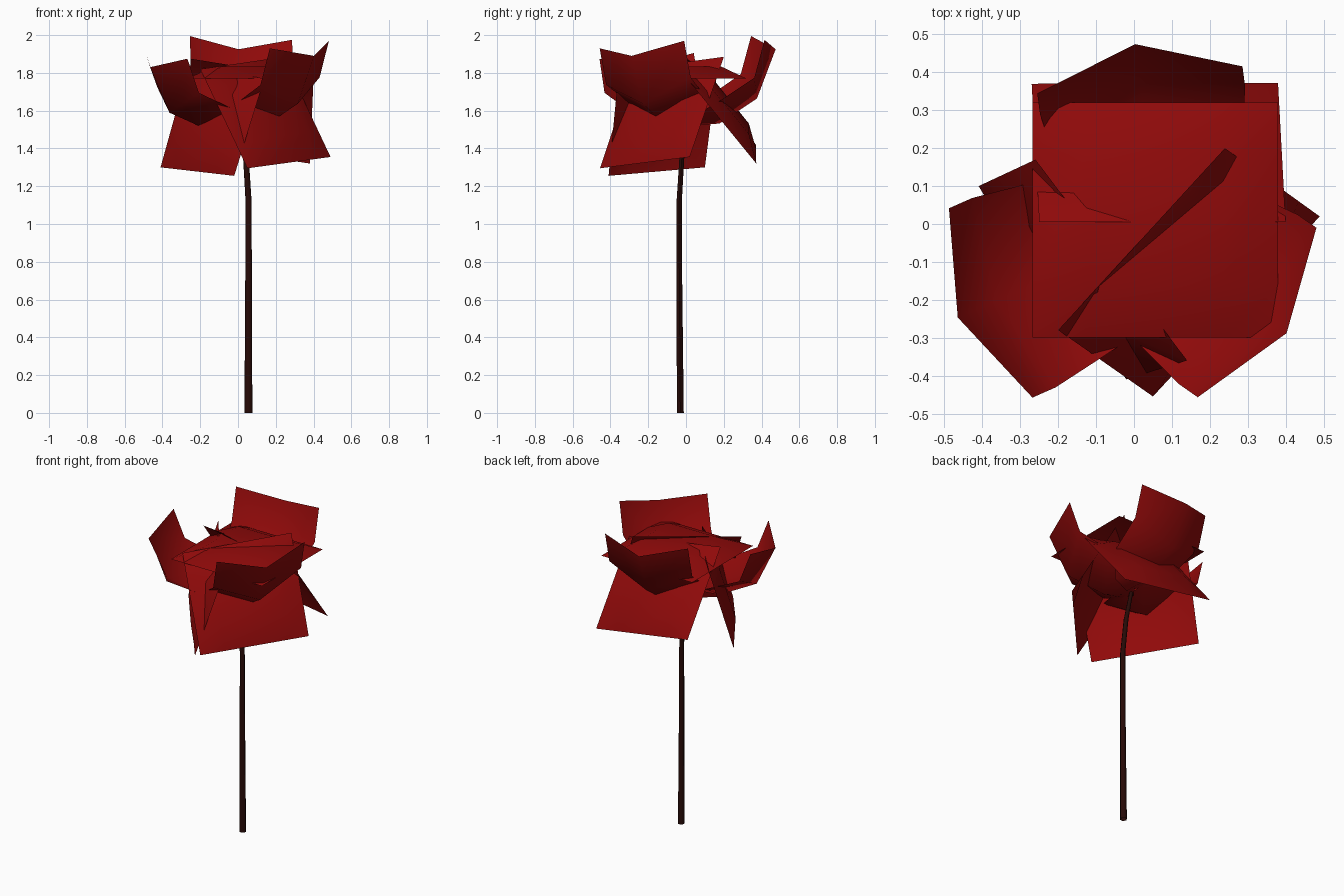
import bpy, math
from mathutils import Vector

if "Cube" in bpy.data.objects:
    bpy.data.objects.remove(bpy.data.objects["Cube"])


def material(name, rgb):
    m = bpy.data.materials.new(name)
    m.diffuse_color = (*rgb, 1)
    m.use_nodes = True
    m.node_tree.nodes["Principled BSDF"].inputs["Base Color"].default_value = m.diffuse_color
    return m


RED = material("petal_red", (0.28, 0.003, 0.003))
DARK = material("stem_dark", (0.02, 0.003, 0.002))


def sheet(name, rows, mat):
    """Skin a grid of points (list of equally long rows) as one smooth sheet."""
    n = len(rows[0])
    faces = [(i * n + j, i * n + j + 1, (i + 1) * n + j + 1, (i + 1) * n + j)
             for i in range(len(rows) - 1) for j in range(n - 1)]
    me = bpy.data.meshes.new(name)
    me.from_pydata([tuple(p) for row in rows for p in row], [], faces)
    me.materials.append(mat)
    me.shade_smooth()
    ob = bpy.data.objects.new(name, me)
    bpy.context.collection.objects.link(ob)
    return ob


# Upturned outer petals: (centre r, centre z, side r, side z, half width), rim to heart
CURL = [(0.47, 1.92, 0.375, 1.98, 0.273), (0.37, 1.66, 0.32, 1.78, 0.273),
        (0.17, 1.53, 0.14, 1.66, 0.24), (0.0, 1.52, 0.0, 1.57, 0.10)]


def curled_petal(name, angle, dr, dt, dz, tilt):
    a = math.radians(angle)
    out, tan = Vector((math.cos(a), math.sin(a), 0)), Vector((-math.sin(a), math.cos(a), 0))
    rows = []
    for rc, zc, rs, zs, half in CURL:
        k = rc / 0.47                      # fade the offset towards the heart
        row = []
        for s, r, z in ((1, rs, zs), (0, rc, zc), (-1, rs, zs)):
            p = out * (r + dr * k) + tan * (half * s + dt)
            p.z = z + dz * k + tilt * s
            row.append(p)
        rows.append(row)
    sheet(name, rows, RED)


curled_petal("upturned_petal_back", 97.5, 0.0, -0.065, 0.005, 0.01)
curled_petal("upturned_petal_right", -35, 0.025, -0.005, -0.03, 0.02)
curled_petal("upturned_petal_left", 203.8, 0.055, 0.038, -0.09, -0.015)


# Square petals with a shallow bulge, given by lower and upper edge
def square_petal(name, low_a, low_b, top_a, top_b, bulge=0.055):
    la, lb, ta, tb = map(Vector, (low_a, low_b, top_a, top_b))
    normal = (lb - la).cross(ta - la).normalized()
    steps = (0, 0.22, 0.78, 1)
    rows = []
    for v in steps:
        left, right = la.lerp(ta, v), lb.lerp(tb, v)
        rows.append([left.lerp(right, u) + normal * (bulge if 0 < u < 1 and 0 < v < 1 else 0)
                     for u in steps])
    sheet(name, rows, RED)


square_petal("drooping_petal_right", (0.05, -0.455, 1.295), (0.49, 0.02, 1.355),
             (-0.20, -0.28, 1.82), (0.24, 0.20, 1.885))
square_petal("drooping_petal_left", (-0.41, 0.10, 1.30), (-0.02, -0.41, 1.255),
             (-0.26, 0.17, 1.84), (0.14, -0.36, 1.77))
square_petal("drooping_petal_back", (0.38, 0.372, 1.32), (-0.27, 0.37, 1.42),
             (0.40, 0.005, 1.77), (-0.25, 0.005, 1.875))
square_petal("top_petal", (-0.268, -0.30, 1.77), (0.38, -0.30, 1.77),
             (-0.268, 0.32, 1.77), (0.38, 0.32, 1.77), 0.065)

# Stem: six-sided tapering tube that bends into the bloom
SIDES = 6
rows = []
for x, y, z, rad in ((0.055, -0.03, 0, 0.021), (0.056, -0.036, 0.8, 0.017),
                     (0.056, -0.036, 1.12, 0.016), (0.042, -0.022, 1.35, 0.015),
                     (0.015, -0.005, 1.54, 0.012)):
    rows.append([(x + rad * math.cos(2 * math.pi * i / SIDES),
                  y + rad * math.sin(2 * math.pi * i / SIDES), z) for i in range(SIDES + 1)])
sheet("stem", rows, DARK)
